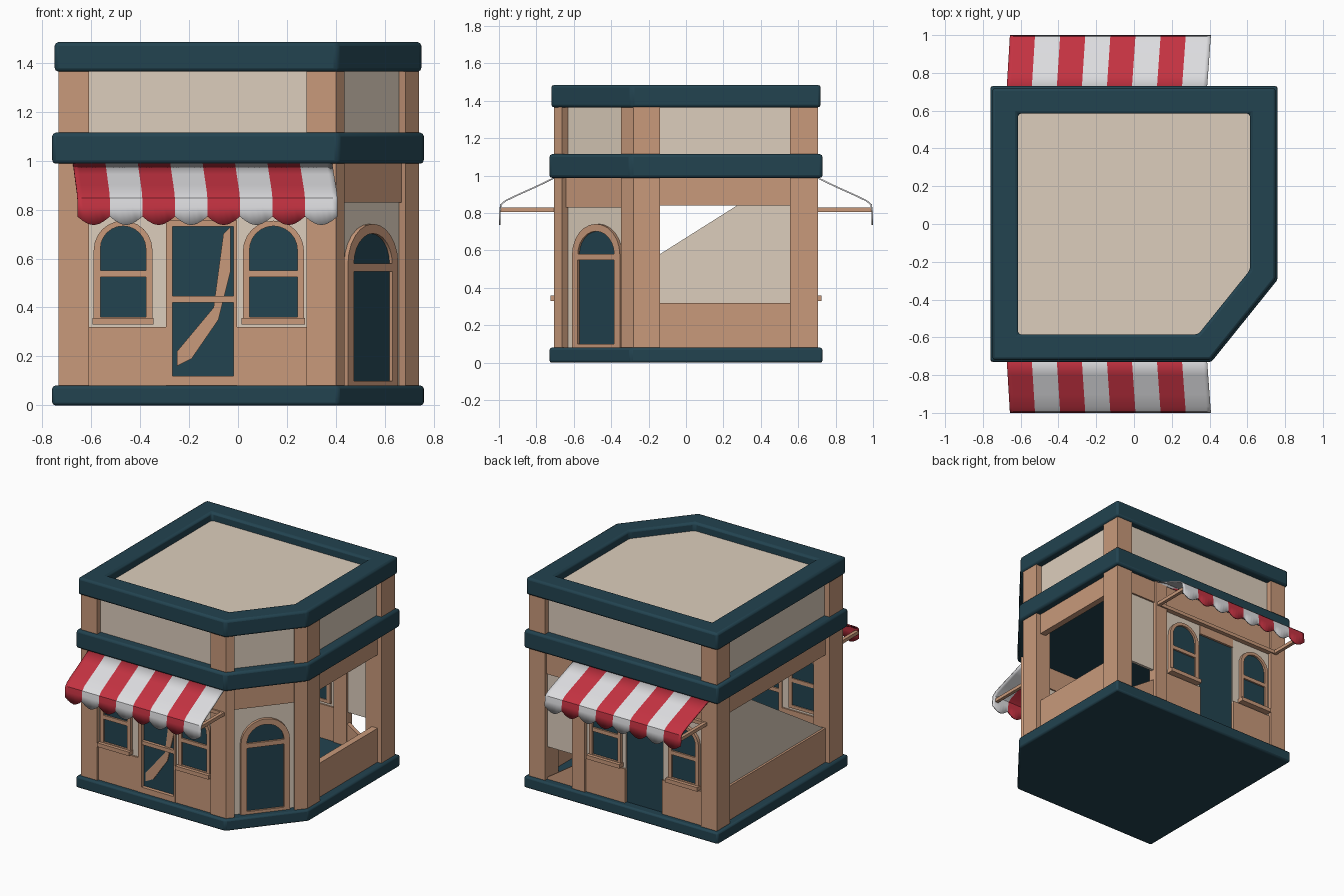
import bpy, bmesh, math
from mathutils import Vector

if "Cube" in bpy.data.objects:
    bpy.data.objects.remove(bpy.data.objects["Cube"])


def material(name, rgb):
    m = bpy.data.materials.new(name)
    m.diffuse_color = (*rgb, 1)
    m.use_nodes = True
    m.node_tree.nodes["Principled BSDF"].inputs["Base Color"].default_value = m.diffuse_color
    return m


TEAL = material("dark teal", (0.016, 0.056, 0.080))
BROWN = material("tan wood", (0.58, 0.32, 0.197))
CREAM = material("cream plaster", (0.72, 0.615, 0.505))
RED = material("awning red", (0.55, 0.032, 0.053))
WHITE = material("awning white", (0.72, 0.72, 0.74))


def finish(name, bm, mats, bevel=0):
    bmesh.ops.recalc_face_normals(bm, faces=bm.faces)
    me = bpy.data.meshes.new(name)
    bm.to_mesh(me)
    bm.free()
    for m in mats:
        me.materials.append(m)
    ob = bpy.data.objects.new(name, me)
    bpy.context.collection.objects.link(ob)
    if bevel:
        b = ob.modifiers.new("bevel", 'BEVEL')
        b.width, b.segments, b.limit_method = bevel, 2, 'ANGLE'
    return ob


def solid(name, low, high, mat, bevel=0):
    """Close a shape between two matching 3D loops."""
    bm = bmesh.new()
    a, b = [bm.verts.new(p) for p in low], [bm.verts.new(p) for p in high]
    bm.faces.new(a)
    bm.faces.new(b)
    for i in range(len(a)):
        j = (i + 1) % len(a)
        bm.faces.new((a[i], a[j], b[j], b[i]))
    return finish(name, bm, [mat], bevel)


def hollow(name, loops, mat, bevel=0):
    """Skin a closed ring from four loops: outer low, outer high, inner high, inner low."""
    bm = bmesh.new()
    vs = [[bm.verts.new(p) for p in loop] for loop in loops]
    n = len(vs[0])
    for k in range(4):
        a, b = vs[k], vs[(k + 1) % 4]
        for i in range(n):
            j = (i + 1) % n
            bm.faces.new((a[i], a[j], b[j], b[i]))
    return finish(name, bm, [mat], bevel)


def at(pts, z):
    return [(x, y, z) for x, y in pts]


def prism(name, pts, z0, z1, mat, bevel=0):
    return solid(name, at(pts, z0), at(pts, z1), mat, bevel)


def rect(u0, u1, z0, z1):
    return [(u0, z0), (u1, z0), (u1, z1), (u0, z1)]


def arch(u0, u1, z0, z1, n=12):
    r, c = (u1 - u0) / 2, (u0 + u1) / 2
    top = [(c + r * math.cos(math.pi * i / n), z1 - r + r * math.sin(math.pi * i / n)) for i in range(n + 1)]
    return [(u0, z0), (u1, z0)] + top


def footprint(i):
    """Plan outline with the cut corner, inset by i."""
    nx, ny = 0.779, 0.627
    c = nx * 0.41 + ny * 0.73 - i
    x, y = 0.76 - i, 0.73 - i
    return [(-x, -y), ((c - ny * y) / nx, -y), (x, (nx * x - c) / ny), (x, y), (-x, y)]


# Wall planes: origin, direction along the wall, outward direction
FRONT = ((0, -0.68), (1, 0), (0, -1))
BACK = ((0, 0.68), (1, 0), (0, 1))
RIGHT = ((0.69, 0), (0, 1), (1, 0))
LEFT = ((-0.69, 0), (0, 1), (-1, 0))
CORNER = ((0.537, -0.469), (0.627, 0.779), (0.779, -0.627))


def place(wall, pts, d):
    o, u, n = (Vector(v) for v in wall)
    return [(*(o + u * p + n * d), z) for p, z in pts]


def panel(name, wall, pts, d0, d1, mat):
    return solid(name, place(wall, pts, d0), place(wall, pts, d1), mat)


def frame(name, wall, outer, inner, d0, d1, mat=BROWN):
    return hollow(name, [place(wall, outer, d0), place(wall, outer, d1),
                         place(wall, inner, d1), place(wall, inner, d0)], mat)


# Base, middle band, rim and roof
prism("base", footprint(0), 0, 0.08, TEAL, 0.012)
prism("middle_band", footprint(0), 0.988, 1.115, TEAL, 0.015)
rim_out, rim_in = footprint(0.01), footprint(0.146)
hollow("roof_rim", [at(rim_out, 1.365), at(rim_out, 1.485), at(rim_in, 1.485), at(rim_in, 1.365)], TEAL, 0.015)
prism("roof", footprint(0.13), 1.38, 1.428, CREAM)
prism("upper_wall", footprint(0.065), 1.11, 1.37, CREAM)

# Pillars
corner_posts = [[(sx * 0.735, sy * 0.705), (sx * 0.61, sy * 0.705), (sx * 0.61, sy * 0.555), (sx * 0.735, sy * 0.555)]
                for sx, sy in ((-1, -1), (-1, 1), (1, 1))]
corner_posts.append([(0.28, -0.705), (0.40, -0.705), (0.435, -0.662), (0.37, -0.59), (0.28, -0.59)])
corner_posts.append([(0.74, -0.14), (0.74, -0.28), (0.685, -0.348), (0.62, -0.27), (0.62, -0.14)])
for pts in corner_posts:
    prism("pillar", pts, 0.08, 1.37, BROWN)
prism("back_post", [(0.30, 0.705), (0.40, 0.705), (0.40, 0.64), (0.30, 0.64)], 0.08, 0.99, BROWN)


def window(wall, u0, u1):
    panel("window_glass", wall, arch(u0 + 0.02, u1 - 0.02, 0.35, 0.735), -0.028, 0.008, TEAL)
    frame("window_frame", wall, arch(u0, u1, 0.34, 0.755), arch(u0 + 0.027, u1 - 0.027, 0.362, 0.733), -0.035, 0.022)
    panel("window_bar", wall, rect(u0 + 0.01, u1 - 0.01, 0.525, 0.552), -0.035, 0.02, BROWN)
    panel("window_sill", wall, rect(u0 - 0.005, u1 + 0.005, 0.33, 0.358), -0.02, 0.045, BROWN)


# Shop fronts, same on front and back
for wall in (FRONT, BACK):
    for u0, u1, w0, w1 in ((-0.62, -0.295, -0.59, -0.35), (-0.005, 0.31, 0.02, 0.27)):
        panel("plaster", wall, rect(u0, u1, 0.31, 0.84), -0.02, 0, CREAM)
        panel("lower_panel", wall, rect(u0, u1, 0.08, 0.32), -0.03, 0.012, BROWN)
        window(wall, w0, w1)
    panel("door_glass", wall, rect(-0.295, -0.005, 0.08, 0.755), -0.02, -0.01, TEAL)
    panel("lintel", wall, rect(-0.295, -0.005, 0.74, 0.84), -0.02, 0.005, BROWN)
    panel("frieze", wall, rect(-0.62, 0.62 if wall is BACK else 0.3, 0.83, 0.99), -0.03, 0.012, BROWN)
    panel("awning_rail", wall, rect(-0.64, 0.38, 0.805, 0.83), 0, 0.035, BROWN)
    for u in (-0.645, 0.375):
        panel("awning_rod", wall, rect(u - 0.012, u + 0.012, 0.805, 0.829), 0, 0.315, BROWN)

# Front door frame, rail and diagonal brace
frame("door_frame", FRONT, rect(-0.295, -0.005, 0.08, 0.755), rect(-0.268, -0.018, 0.12, 0.732), -0.03, 0.015)
panel("door_rail", FRONT, rect(-0.28, -0.01, 0.42, 0.446), -0.03, 0.012, BROWN)
panel("door_brace", FRONT, [(-0.25, 0.16), (-0.19, 0.19), (-0.08, 0.35), (-0.03, 0.55), (-0.03, 0.73),
                            (-0.06, 0.70), (-0.10, 0.40), (-0.25, 0.22)], -0.012, -0.003, BROWN)

# Plain bay at the back, low wall cut on a slant
panel("plaster", BACK, rect(0.39, 0.63, 0.31, 0.84), -0.02, 0, CREAM)
panel("lower_panel", BACK, [(0.39, 0.08), (0.63, 0.08), (0.39, 0.24)], -0.03, 0.0, BROWN)

# Sides: open on the right, slanted panel on the left
for wall, u0 in ((RIGHT, -0.15), (LEFT, -0.57)):
    panel("side_lower_panel", wall, rect(u0, 0.57, 0.08, 0.32), -0.03, 0.015, BROWN)
    panel("side_frieze", wall, rect(u0, 0.57, 0.84, 0.99), -0.03, 0.015, BROWN)
panel("side_plaster", LEFT, [(-0.56, 0.315), (0.57, 0.315), (0.57, 0.845), (0.28, 0.845)], -0.015, 0, CREAM)

# Corner entrance
panel("corner_plaster", CORNER, rect(-0.24, 0.24, 0.08, 0.84), -0.02, 0, CREAM)
panel("corner_frieze", CORNER, rect(-0.24, 0.24, 0.83, 0.99), -0.03, 0.015, BROWN)
panel("corner_door", CORNER, arch(-0.145, 0.145, 0.09, 0.72), -0.028, 0.006, TEAL)
frame("corner_door_frame", CORNER, arch(-0.164, 0.164, 0.08, 0.742), arch(-0.125, 0.125, 0.1, 0.703), -0.035, 0.02)
panel("corner_door_bar", CORNER, rect(-0.15, 0.15, 0.548, 0.58), -0.035, 0.02, BROWN)


# Striped awnings with scalloped edge
def awning(name, side):
    profile = [(0.70, 0.99), (0.80, 0.942), (0.90, 0.897), (0.965, 0.866), (0.99, 0.845), (0.995, 0.81), (0.996, None)]
    stripes, sub = 8, 6
    bm = bmesh.new()
    rows = []
    for y, z in profile:
        t = (y - 0.70) / 0.296
        left, right = -0.675 + 0.018 * t, 0.385 + 0.022 * t
        row = []
        for i in range(stripes * sub + 1):
            drop = 0.772 - 0.035 * math.sin(math.pi * (i % sub) / sub)
            x = left + (right - left) * i / (stripes * sub)
            row.append(bm.verts.new((x, side * y, drop if z is None else z)))
        rows.append(row)
    for a, b in zip(rows, rows[1:]):
        for i in range(stripes * sub):
            f = bm.faces.new((a[i], a[i + 1], b[i + 1], b[i]))
            f.material_index = (i // sub) % 2
    ob = finish(name, bm, [RED, WHITE])
    s = ob.modifiers.new("thickness", 'SOLIDIFY')
    s.thickness, s.offset = 0.008, 0
    return ob


awning("front_awning", -1)
awning("back_awning", 1)

# Soft shading with crisp edges
for ob in bpy.context.scene.objects:
    ob.select_set(True)
    bpy.context.view_layer.objects.active = ob
bpy.ops.object.shade_smooth_by_angle(angle=math.radians(30))
